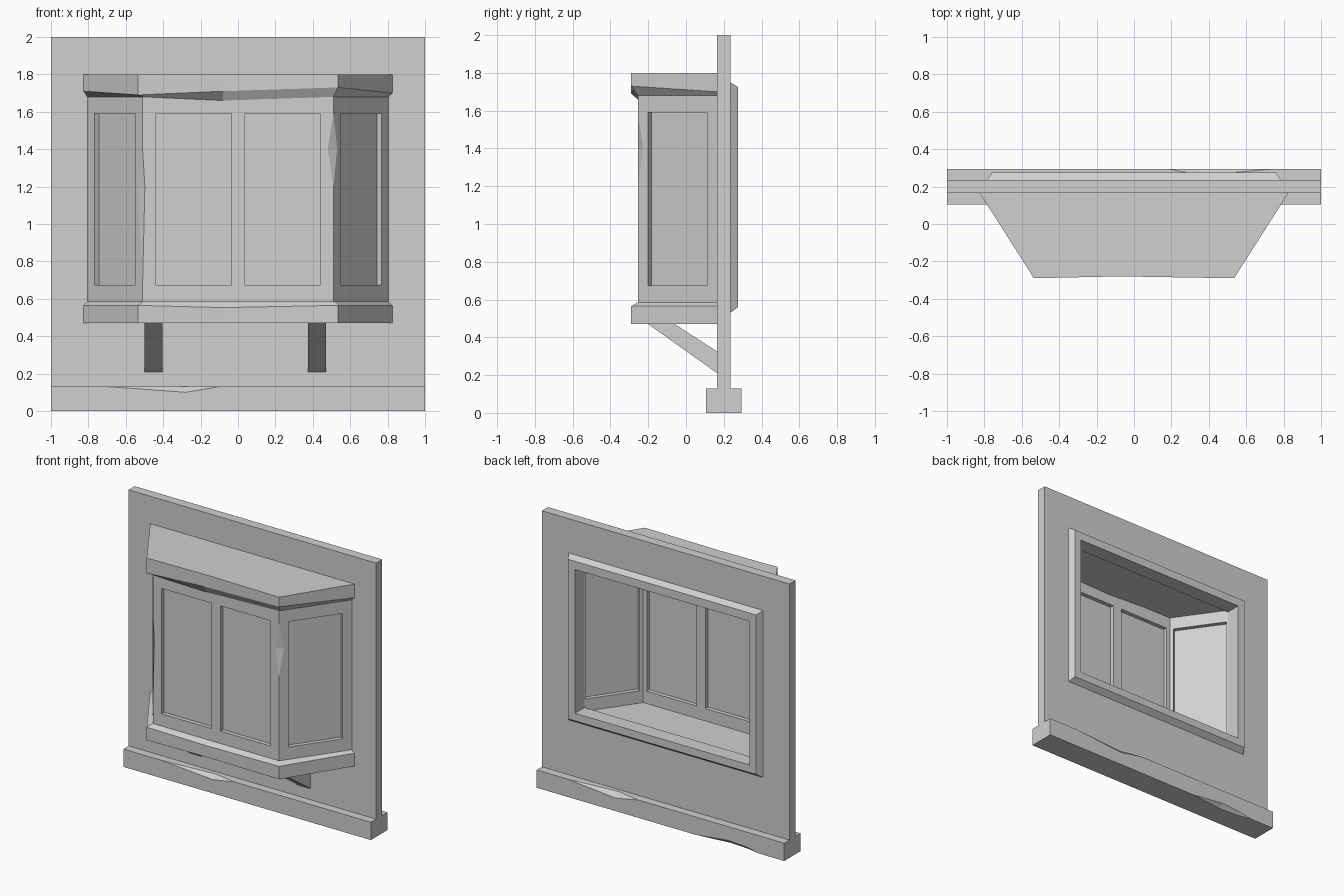
import bpy
import bmesh
from mathutils import Vector

if "Cube" in bpy.data.objects:
    bpy.data.objects.remove(bpy.data.objects["Cube"])

GREY = (0.63, 0.63, 0.63, 1)
plaster = bpy.data.materials.new("plain grey")
plaster.use_nodes = True
plaster.diffuse_color = GREY
plaster.node_tree.nodes["Principled BSDF"].inputs["Base Color"].default_value = GREY


def finish(name, bm):
    bmesh.ops.remove_doubles(bm, verts=bm.verts[:], dist=0.0005)
    bmesh.ops.recalc_face_normals(bm, faces=bm.faces[:])
    mesh = bpy.data.meshes.new(name)
    bm.to_mesh(mesh)
    bm.free()
    mesh.materials.append(plaster)
    obj = bpy.data.objects.new(name, mesh)
    bpy.context.scene.collection.objects.link(obj)
    return obj


def loft(name, loops, ring=False):
    """Skin a row of matching loops; cap the ends, or join last to first."""
    bm = bmesh.new()
    rows = [[bm.verts.new(p) for p in loop] for loop in loops]
    n = len(rows[0])
    pairs = list(zip(rows, rows[1:]))
    if ring:
        pairs.append((rows[-1], rows[0]))
    else:
        bm.faces.new(rows[0])
        bm.faces.new(rows[-1])
    for a, b in pairs:
        for i in range(n):
            j = (i + 1) % n
            bm.faces.new((a[i], a[j], b[j], b[i]))
    return finish(name, bm)


def rect(x, y, low, high):
    return [(-x, y, low), (x, y, low), (x, y, high), (-x, y, high)]


# Wall with a window opening, and the moulded frame on its back
WALL_FRONT, WALL_BACK = 0.165, 0.235
opening = (0.705, 0.615, 1.665)


def hole(y):
    return rect(opening[0], y, opening[1], opening[2])


loft("wall", [rect(1, WALL_FRONT, 0, 2), rect(1, WALL_BACK, 0, 2),
              hole(WALL_BACK), hole(WALL_FRONT)], ring=True)
loft("inner_frame", [rect(0.785, WALL_BACK, 0.53, 1.75), rect(0.76, 0.275, 0.56, 1.725),
                     hole(0.275), hole(WALL_BACK)], ring=True)


# Base beam with chipped edges: x, front top, back top, back bottom chip sizes
def beam_section(x, front, back, under):
    y0, y1, top = 0.105, 0.295, 0.13
    return [(x, y0, 0), (x, y0, top - front), (x, y0 + front, top),
            (x, y1 - back, top), (x, y1, top - back),
            (x, y1, under), (x, y1 - under, 0)]


stations = [(-1, 0, 0, 0), (-0.8, 0, 0, 0), (-0.7, 0, 0, 0.02), (-0.55, 0.01, 0, 0.03),
            (-0.28, 0.03, 0, 0), (-0.1, 0, 0, 0), (0.18, 0, 0, 0),
            (0.36, 0, 0.035, 0), (0.75, 0, 0, 0), (1, 0, 0, 0)]
loft("base_beam", [beam_section(*s) for s in stations])


# Roof and sill slabs: three footprints, the middle front point slightly worn
def footprint(back, front, y, heights, worn=0.0):
    outline = [(-back, WALL_FRONT), (-front, y), (-0.08, y + worn), (front, y), (back, WALL_FRONT)]
    return [(px, py, z) for (px, py), z in zip(outline, heights)]


def slab(back, front, y, heights, worn=0.0):
    return footprint(back, front, y, heights, worn)


OUT = (0.825, 0.535, -0.29)
BODY = (0.805, 0.51, -0.255)
loft("bay_roof", [slab(*OUT, [1.8] * 5, 0.01),
                  slab(*OUT, [1.71, 1.69, 1.71, 1.73, 1.70], 0.01),
                  slab(*BODY, [1.68, 1.68, 1.66, 1.68, 1.68])])
loft("bay_sill", [slab(*OUT, [0.47] * 5, 0.01),
                  slab(*OUT, [0.565, 0.565, 0.553, 0.565, 0.565], 0.01),
                  slab(*BODY, [0.585] * 5)])

# Bay walls: one thick shell along the three sides, panes recessed on both faces
THICK, RECESS = 0.08, 0.03
CORNERS = [Vector(p) for p in ((-0.805, WALL_FRONT), (-0.51, -0.255),
                               (0.51, -0.255), (0.805, WALL_FRONT))]
INNER = [Vector(p) for p in ((-0.707, WALL_FRONT), (-0.468, -0.175),
                             (0.468, -0.175), (0.707, WALL_FRONT))]
ROWS = [0.575, 0.675, 1.2, 1.4, 1.59, 1.685]
PANE_ROWS = range(1, 4)
STOPS = [(0, 0.13, 0.87, 1), (0, 0.069, 0.467, 0.537, 0.931, 1), (0, 0.13, 0.87, 1)]
# Worn corners: (side, stop) -> (row, distance along that side)
CHIPS = {(0, 1): (2, -0.045), (1, 0): (2, 0.012), (1, 1): (3, -0.03), (2, 0): (3, 0.035)}

bm = bmesh.new()
outer, inner, panes, normals = [], [], [], []
for side, stops in enumerate(STOPS):
    a, b = CORNERS[side], CORNERS[side + 1]
    along = (b - a).normalized()
    inward = Vector((-along.y, along.x))
    for k, t in enumerate(stops):
        p = a.lerp(b, t)
        q = INNER[side + int(t)] if t in (0, 1) else p + inward * THICK
        row, shift = CHIPS.get((side, t), (None, 0))
        outer.append([bm.verts.new((*(p + along * (shift if r == row else 0)), z))
                      for r, z in enumerate(ROWS)])
        inner.append([bm.verts.new((*q, z)) for z in ROWS])
        panes.append(k % 2 == 1 and k < len(stops) - 1)
        normals.append(Vector((inward.x, inward.y, 0)))

recesses = []
for c in range(len(outer) - 1):
    for grid, sign in ((outer, 1), (inner, -1)):
        group = []
        for r in range(len(ROWS) - 1):
            f = bm.faces.new((grid[c][r], grid[c + 1][r], grid[c + 1][r + 1], grid[c][r + 1]))
            if panes[c] and r in PANE_ROWS:
                group.append(f)
        if group:
            recesses.append((group, normals[c] * sign * RECESS))
    for r in (0, -1):
        bm.faces.new((outer[c][r], outer[c + 1][r], inner[c + 1][r], inner[c][r]))
for c in (0, -1):
    for r in range(len(ROWS) - 1):
        bm.faces.new((outer[c][r], outer[c][r + 1], inner[c][r + 1], inner[c][r]))
for group, offset in recesses:
    new = bmesh.ops.extrude_face_region(bm, geom=group)["geom"]
    bmesh.ops.translate(bm, vec=offset, verts=[v for v in new if isinstance(v, bmesh.types.BMVert)])
    bmesh.ops.delete(bm, geom=[f for f in group if f.is_valid], context="FACES")
finish("bay_walls", bm)

# Slanted brackets under the bay
PROFILE = [(-0.2, 0.47), (-0.06, 0.47), (WALL_FRONT, 0.325), (WALL_FRONT, 0.21)]
for name, x in (("right_bracket", -0.453), ("left_bracket", 0.423)):
    loft(name, [[(x + dx, y, z) for y, z in PROFILE] for dx in (-0.048, 0.048)])
